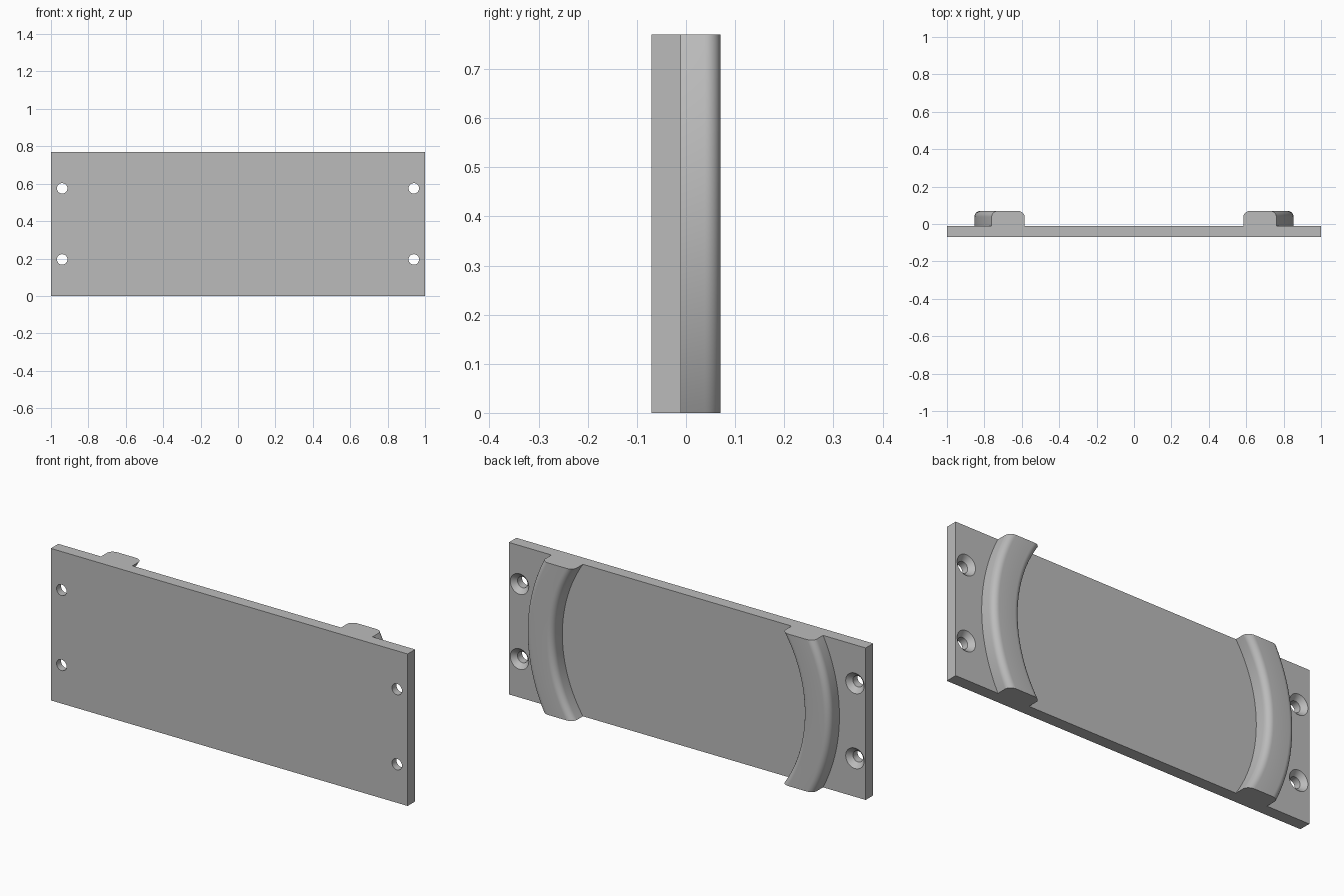
import bpy, bmesh, math

cube = bpy.data.objects.get("Cube")
if cube:
    bpy.data.objects.remove(cube, do_unlink=True)

HEIGHT = 0.77
MID = HEIGHT / 2
FRONT, FACE, TOP = -0.07, -0.01, 0.07      # y of plate front, plate back, rib top
R_IN, R_OUT, FILLET = 0.70, 0.853, 0.032

grey = bpy.data.materials.new("plain_grey")
grey.use_nodes = True
grey.diffuse_color = (0.5, 0.5, 0.5, 1)
grey.node_tree.nodes["Principled BSDF"].inputs["Base Color"].default_value = (0.5, 0.5, 0.5, 1)


def make_object(name, bm):
    bmesh.ops.recalc_face_normals(bm, faces=bm.faces)
    mesh = bpy.data.meshes.new(name)
    bm.to_mesh(mesh)
    bm.free()
    mesh.materials.append(grey)
    obj = bpy.data.objects.new(name, mesh)
    bpy.context.collection.objects.link(obj)
    return obj


def smooth(obj):
    bpy.ops.object.select_all(action='DESELECT')
    obj.select_set(True)
    bpy.context.view_layer.objects.active = obj
    bpy.ops.object.shade_smooth_by_angle(angle=math.radians(30))


def skin(bm, rings):
    """Bridge equal rings of points into a closed capped solid."""
    rings = [[bm.verts.new(p) for p in ring] for ring in rings]
    n = len(rings[0])
    for a, b in zip(rings, rings[1:]):
        for i in range(n):
            j = (i + 1) % n
            bm.faces.new((a[i], a[j], b[j], b[i]))
    bm.faces.new(rings[0])
    bm.faces.new(rings[-1])


# Flat plate
bm = bmesh.new()
bmesh.ops.create_cube(bm, size=1)
for v in bm.verts:
    v.co = (v.co.x * 2, FACE if v.co.y > 0 else FRONT, MID + v.co.z * HEIGHT)
plate = make_object("plate", bm)

# Countersunk screw holes, wide on the back face
bm = bmesh.new()
hole_profile = [(0.028, FRONT - 0.02), (0.028, FACE - 0.024), (0.052, FACE), (0.052, FACE + 0.02)]
for x in (-0.94, 0.94):
    for z in (MID - 0.19, MID + 0.19):
        skin(bm, [[(x + r * math.cos(a), y, z + r * math.sin(a))
                   for a in (math.tau * k / 40 for k in range(40))]
                  for r, y in hole_profile])
cutter = make_object("hole_cutter", bm)
cutter.hide_render = True
cut = plate.modifiers.new("holes", 'BOOLEAN')
cut.object = cutter
cut.solver = 'EXACT'
bpy.context.view_layer.objects.active = plate
bpy.ops.object.modifier_apply(modifier=cut.name)
bpy.data.objects.remove(cutter, do_unlink=True)
smooth(plate)

# Rounded rib cross-section as (radius, y)
section = [(R_IN, FACE)]
for centre, start in ((R_IN + FILLET, math.pi), (R_OUT - FILLET, math.pi / 2)):
    for k in range(9):
        a = start - k * math.pi / 16
        section.append((centre + FILLET * math.cos(a), TOP - FILLET + FILLET * math.sin(a)))
section.append((R_OUT, FACE))

# Two arc-shaped ribs, trimmed flush with the plate's top and bottom
STEPS = 48
for name, side in (("left_rib", 1), ("right_rib", -1)):
    bm = bmesh.new()
    rings = []
    for k in range(STEPS + 1):
        z = MID * (2 * k / STEPS - 1)
        rings.append([(side * math.sqrt(r * r - z * z), y, MID + z) for r, y in section])
    skin(bm, rings)
    smooth(make_object(name, bm))
